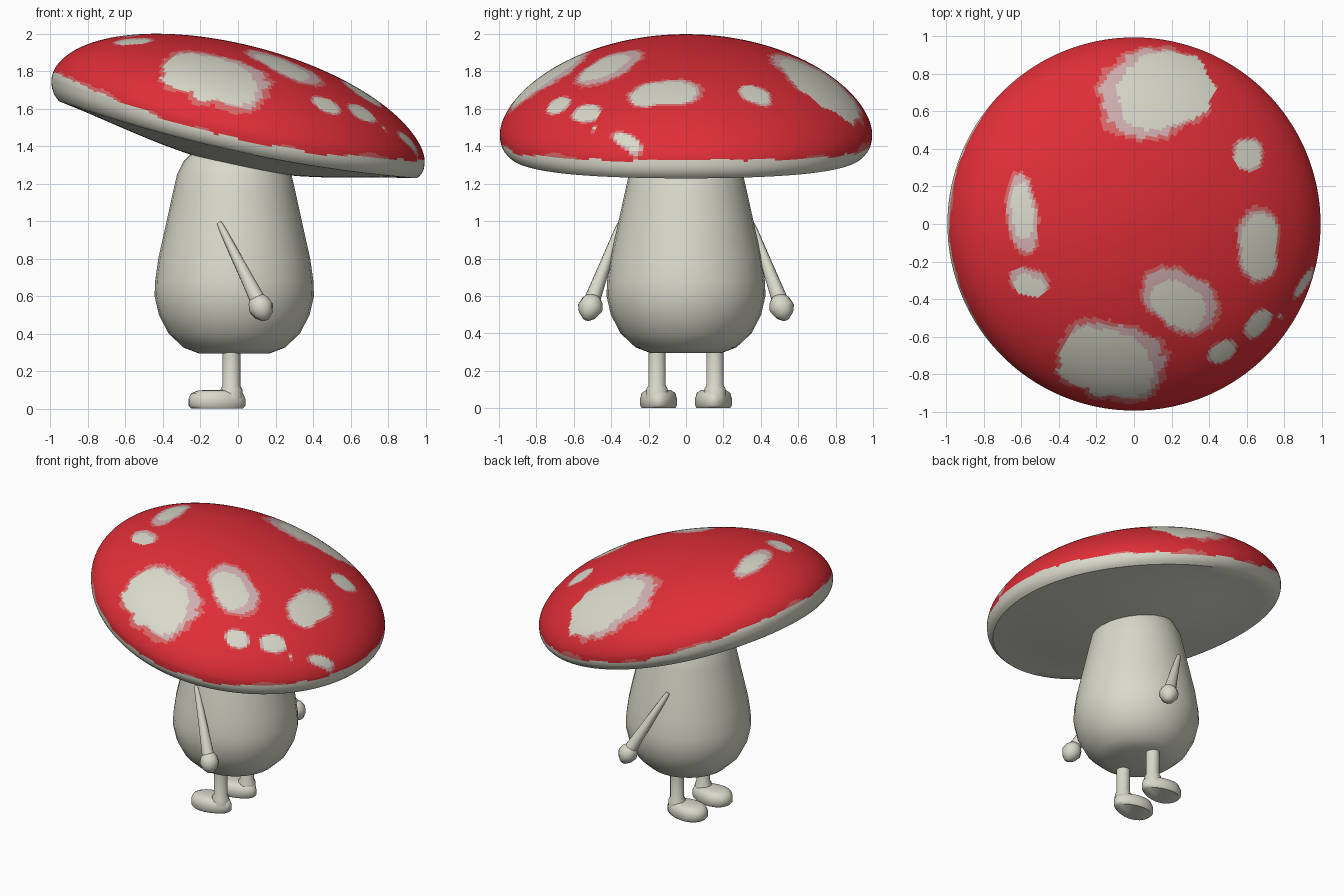
import bpy, bmesh, math
from mathutils import Vector, noise

if "Cube" in bpy.data.objects:
    bpy.data.objects.remove(bpy.data.objects["Cube"])


def material(name, rgb):
    m = bpy.data.materials.new(name)
    m.diffuse_color = (*rgb, 1)
    m.use_nodes = True
    m.node_tree.nodes["Principled BSDF"].inputs["Base Color"].default_value = m.diffuse_color
    return m


CREAM = material("cream", (0.69, 0.69, 0.59))
RED = material("red", (0.74, 0.027, 0.038))
PALE = material("pale_pink", (0.64, 0.43, 0.44))
SALMON = material("salmon", (0.70, 0.14, 0.14))


def loft(name, rings, mats=(CREAM,), rule=None, angle=40):
    """Skin a list of equal-length vertex rings, closing both ends."""
    bm = bmesh.new()
    rows = [[bm.verts.new(p) for p in ring] for ring in rings]
    n = len(rows[0])
    for a, b in zip(rows, rows[1:]):
        for i in range(n):
            j = (i + 1) % n
            bm.faces.new((a[i], a[j], b[j], b[i]))
    bm.faces.new(rows[0])
    bm.faces.new(rows[-1])
    bmesh.ops.recalc_face_normals(bm, faces=bm.faces[:])
    if rule:
        for f in bm.faces:
            f.material_index = rule(f.calc_center_median())
    me = bpy.data.meshes.new(name)
    bm.to_mesh(me)
    bm.free()
    for m in mats:
        me.materials.append(m)
    ob = bpy.data.objects.new(name, me)
    bpy.context.collection.objects.link(ob)
    bpy.ops.object.select_all(action='DESELECT')
    ob.select_set(True)
    bpy.context.view_layer.objects.active = ob
    bpy.ops.object.shade_smooth_by_angle(angle=math.radians(angle))
    return ob


def circle(n):
    return [(math.cos(2 * math.pi * i / n), math.sin(2 * math.pi * i / n)) for i in range(n)]


def tube(name, start, end, profile, n):
    """Round tube along a line; profile holds (distance fraction, radius)."""
    start, end = Vector(start), Vector(end)
    q = (end - start).to_track_quat('Z', 'Y')
    rings = [[start.lerp(end, t) + q @ Vector((r * c, r * s, 0)) for c, s in circle(n)]
             for t, r in profile]
    return loft(name, rings, angle=60)


# Cap: lopsided dome with a thick rim and a slightly sagging underside
def rim_z(x):
    return 1.37 - 0.215 * x + 0.07 * x * x


def cap_ring(r, height):
    return [(r * c, r * s, rim_z(r * c) + height) for c, s in circle(240)]


cap_rings = []
for k in range(1, 67):                       # dome
    t = k / 66 * math.pi / 2
    r = math.sin(t)
    cap_rings.append(cap_ring(0.995 * r, 0.10 + 0.48 * max(0, 1 - r * r) ** 0.6))
for k in range(1, 9):                        # rim, rounded under
    t = k / 8
    cap_rings.append(cap_ring(0.995 - 0.04 * t ** 3, 0.10 * (1 - t)))
for k in range(1, 13):                       # underside
    r = 0.955 - 0.94 * k / 12
    cap_rings.append(cap_ring(r, -0.085 * (1 - r * r) ** 2))

# Spots: centre, radii, turn in degrees, halo shift, halo growth
SPOTS = [
    (-0.15, -0.74, 0.25, 0.175, -15, 0.03, 0.01, 1.1),
    (0.16, 0.71, 0.25, 0.20, 15, -0.05, -0.01, 1.1),
    (-0.595, 0.06, 0.055, 0.15, 5, 0.0, -0.01, 1.35),
    (-0.56, -0.33, 0.08, 0.05, -20, 0.0, 0.02, 1.25),
    (0.24, -0.43, 0.16, 0.11, -35, 0.01, 0.02, 1.3),
    (0.665, -0.12, 0.095, 0.175, 0, -0.005, 0.01, 1.1),
    (0.61, 0.37, 0.07, 0.075, 0, 0.0, 0.0, 1.12),
    (0.66, -0.53, 0.08, 0.045, 50, 0.0, 0.0, 1.12),
    (0.47, -0.68, 0.07, 0.045, 30, 0.0, 0.0, 1.1),
    (0.905, -0.315, 0.07, 0.018, 58, 0.0, 0.0, 1.25),
    (0.78, -0.49, 0.003, 0.003, 0, 0.0, 0.0, 5.0),
]


def spot_distance(p, cx, cy, rx, ry, deg):
    a = math.radians(deg)
    x, y = p.x - cx, p.y - cy
    u = (x * math.cos(a) + y * math.sin(a)) / rx
    v = (y * math.cos(a) - x * math.sin(a)) / ry
    return (abs(u) ** 2.4 + abs(v) ** 2.4) ** (1 / 2.4)


def cap_colour(p):
    # Cream rim with a ragged, washed-out edge
    edge = rim_z(p.x) + 0.07 + 0.11 * max(0, -p.x - 0.3) + 0.05 * max(0, p.x - 0.4)
    edge += 0.014 * noise.noise(p * 9)
    if p.z < edge:
        return 0
    if p.z < edge + 0.06 * max(0, noise.noise(p * 5 + Vector((3, 1, 7)))):
        return 3
    wobble = 0.13 * noise.noise(p * 9) + 0.07 * noise.noise(p * 22)
    best = 1
    for cx, cy, rx, ry, deg, hx, hy, grow in SPOTS:
        if spot_distance(p, cx, cy, rx, ry, deg) + wobble < 1:
            return 0
        halo = spot_distance(p, cx + hx, cy + hy, rx * grow, ry * grow, deg) + wobble
        if halo < 1 and grow < 2:
            best = 2
        elif halo < 1.1 and best == 1:
            best = 3
    return best


loft("cap", cap_rings, (CREAM, RED, PALE, SALMON), cap_colour)

# Body: pear-shaped stem
BODY = [(0.02, 0.295), (0.19, 0.295), (0.27, 0.325), (0.35, 0.40), (0.402, 0.50),
        (0.425, 0.60), (0.422, 0.68), (0.405, 0.80), (0.365, 0.98), (0.33, 1.14),
        (0.305, 1.25), (0.27, 1.32), (0.20, 1.39)]
loft("body", [[(-0.02 + r * c, r * s, z) for c, s in circle(28)] for r, z in BODY])

# Limbs, one of each per side
FOOT = [(0.9, 0.0), (1.0, 0.015), (1.0, 0.05), (0.9, 0.082), (0.65, 0.097), (0.2, 0.1)]
for side, label in ((-1, "front"), (1, "back")):
    tube(label + "_arm", (-0.10, side * 0.35, 0.99), (0.13, side * 0.52, 0.53),
         [(0, 0.014), (0.1, 0.02), (0.5, 0.031), (0.95, 0.045)], 10)
    tube(label + "_hand", (0.10, side * 0.492, 0.598), (0.147, side * 0.533, 0.475),
         [(0, 0.035), (0.2, 0.057), (0.5, 0.068), (0.8, 0.05), (1, 0.02)], 10)
    tube(label + "_leg", (-0.035, side * 0.155, 0.05), (-0.035, side * 0.155, 0.32),
         [(0, 0.062), (0.2, 0.058), (0.27, 0.047), (1, 0.047)], 14)
    loft(label + "_foot",
         [[(-0.112 + 0.153 * k * c, side * 0.147 + 0.098 * k * s * (1 - 0.2 * c), z)
           for c, s in circle(20)] for k, z in FOOT], angle=50)
